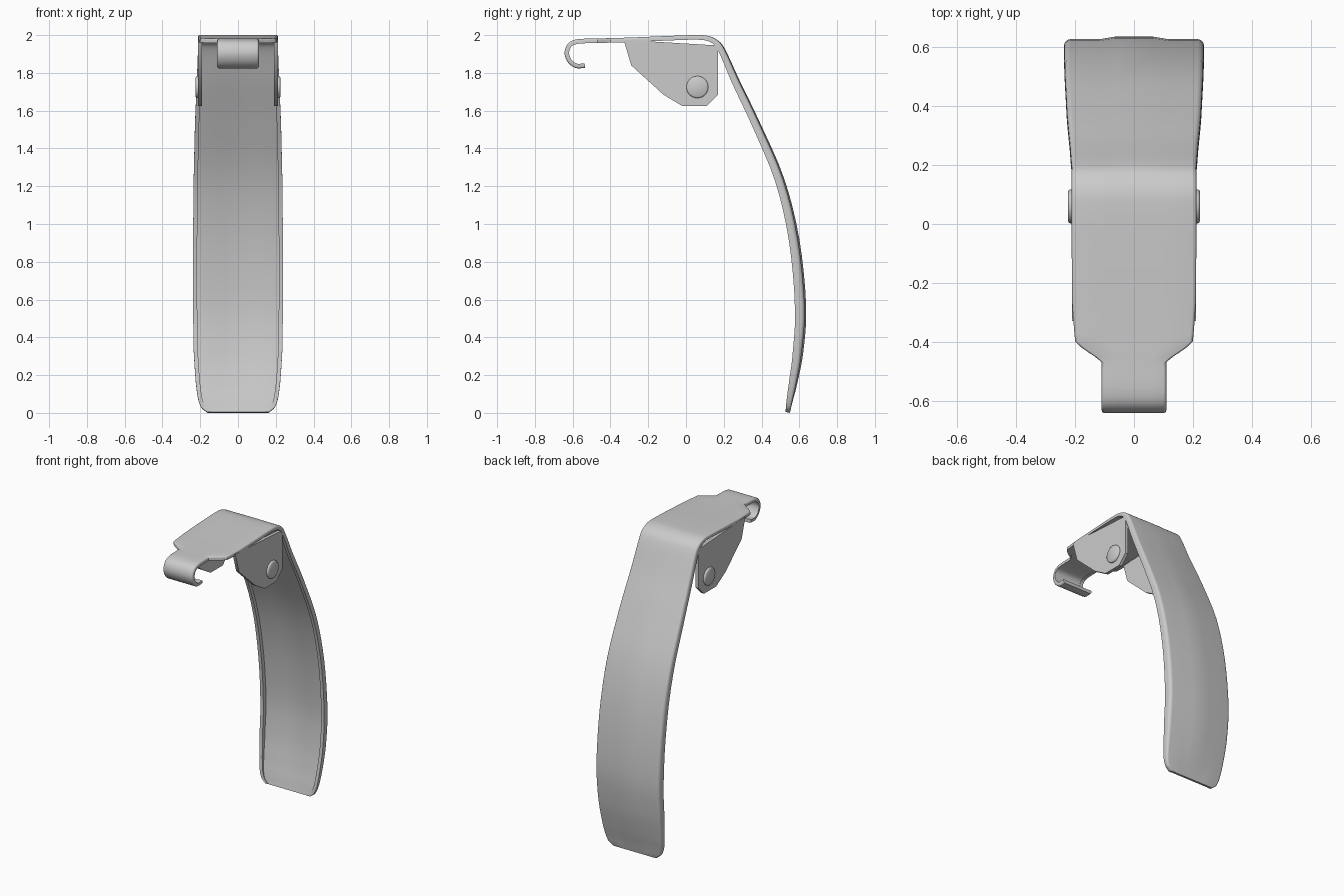
import bpy, bmesh, math
from mathutils import Vector

if "Cube" in bpy.data.objects:
    bpy.data.objects.remove(bpy.data.objects["Cube"])

T = 0.022  # sheet thickness

# Stations along the outer face: y, z, half width, flange depth
STATIONS = [
    (-0.535, 1.826, .11, .024), (-0.585, 1.826, .11, .024), (-0.625, 1.855, .11, .024),
    (-0.643, 1.905, .11, .024), (-0.625, 1.955, .11, .024), (-0.575, 1.978, .11, .024),
    (-0.470, 1.982, .11, .024), (-0.400, 1.984, .20, .024), (-0.270, 1.988, .21, .024),
    (-0.080, 1.996, .212, .024), (0.040, 2.000, .212, .024), (0.110, 1.997, .212, .026),
    (0.165, 1.975, .212, .030), (0.207, 1.925, .212, .036), (0.285, 1.757, .218, .042),
    (0.390, 1.540, .228, .045), (0.520, 1.240, .235, .050), (0.600, 0.920, .238, .056),
    (0.636, 0.570, .238, .060), (0.622, 0.330, .235, .056), (0.590, 0.160, .224, .045),
    (0.567, 0.070, .212, .034), (0.556, 0.025, .195, .027), (0.550, 0.000, .165, .025),
]


def catmull(a, b, c, d, t):
    return 0.5 * (2 * b + (c - a) * t + (2 * a - 5 * b + 4 * c - d) * t * t
                  + (3 * b - a - 3 * c + d) * t ** 3)


def sample(steps=4):
    pts = [Vector(s[:2]) for s in STATIONS]
    pts = [2 * pts[0] - pts[1]] + pts + [2 * pts[-1] - pts[-2]]
    out = []
    for i in range(len(STATIONS) - 1):
        for k in range(steps):
            t = k / steps
            w, d = (STATIONS[i][j] * (1 - t) + STATIONS[i + 1][j] * t for j in (2, 3))
            out.append((catmull(*pts[i:i + 4], t), w, d))
    out.append((pts[-2], *STATIONS[-1][2:]))
    return out


def section(w, d):
    # Channel section as (x, depth): slightly crowned face, rounded corner, side flange
    c = 0.008 * max(0, min(1, (d - .026) / .03))
    r = min(0.022, (d - c) * 0.45)
    half = [(.28 * w, 0), (.48 * w, c)]
    for k in range(5):
        a = k * math.pi / 8
        half.append((w - r + r * math.sin(a), c + r - r * math.cos(a)))
    half += [(w, d), (w - T, d), (w - T, min(T + c, d - .001)),
             (w - T - .008, T + c), (.48 * w, T + c), (.28 * w, T)]
    return half + [(-x, n) for x, n in reversed(half)]


def finish(name, bm, angle=35):
    bmesh.ops.recalc_face_normals(bm, faces=bm.faces)
    me = bpy.data.meshes.new(name)
    bm.to_mesh(me)
    bm.free()
    ob = bpy.data.objects.new(name, me)
    bpy.context.collection.objects.link(ob)
    bpy.ops.object.select_all(action='DESELECT')
    ob.select_set(True)
    bpy.context.view_layer.objects.active = ob
    bpy.ops.object.shade_smooth_by_angle(angle=math.radians(angle))
    return ob


# Bent lever with hook, top plate and flanged handle
bm = bmesh.new()
path = sample()
rings = []
for i, (p, w, d) in enumerate(path):
    tan = (path[min(i + 1, len(path) - 1)][0] - path[max(i - 1, 0)][0]).normalized()
    n = Vector((tan.y, -tan.x))
    rings.append([bm.verts.new((x, p.x + n.x * h, p.y + n.y * h)) for x, h in section(w, d)])
for a, b in zip(rings, rings[1:]):
    for j in range(len(a)):
        k = (j + 1) % len(a)
        bm.faces.new((a[j], a[k], b[k], b[j]))
for r in (rings[0], rings[-1]):
    bm.faces.new(r)
finish("lever", bm)

# Side ears and rivets
EAR = [(-.33, 1.975), (-.29, 1.84), (-.12, 1.685), (-.02, 1.625), (.11, 1.625),
       (.17, 1.685), (.17, 1.945)]
for side, label in ((1, "right"), (-1, "left")):
    bm = bmesh.new()
    face = bm.faces.new([bm.verts.new((side * .19, y, z)) for y, z in EAR])
    ext = bmesh.ops.extrude_face_region(bm, geom=[face])
    bmesh.ops.translate(bm, vec=(side * .021, 0, 0),
                        verts=[v for v in ext["geom"] if isinstance(v, bmesh.types.BMVert)])
    finish(label + "_ear", bm)

    bm = bmesh.new()
    rows = []
    for x, r in ((.20, .058), (.216, .058), (.221, .056), (.224, .051)):
        rows.append([bm.verts.new((side * x, .06 + r * math.cos(a * math.tau / 32),
                                   1.725 + r * math.sin(a * math.tau / 32))) for a in range(32)])
    for a, b in zip(rows, rows[1:]):
        for j in range(32):
            k = (j + 1) % 32
            bm.faces.new((a[j], a[k], b[k], b[j]))
    bm.faces.new(rows[0])
    bm.faces.new(rows[-1])
    finish(label + "_rivet", bm, 40)
